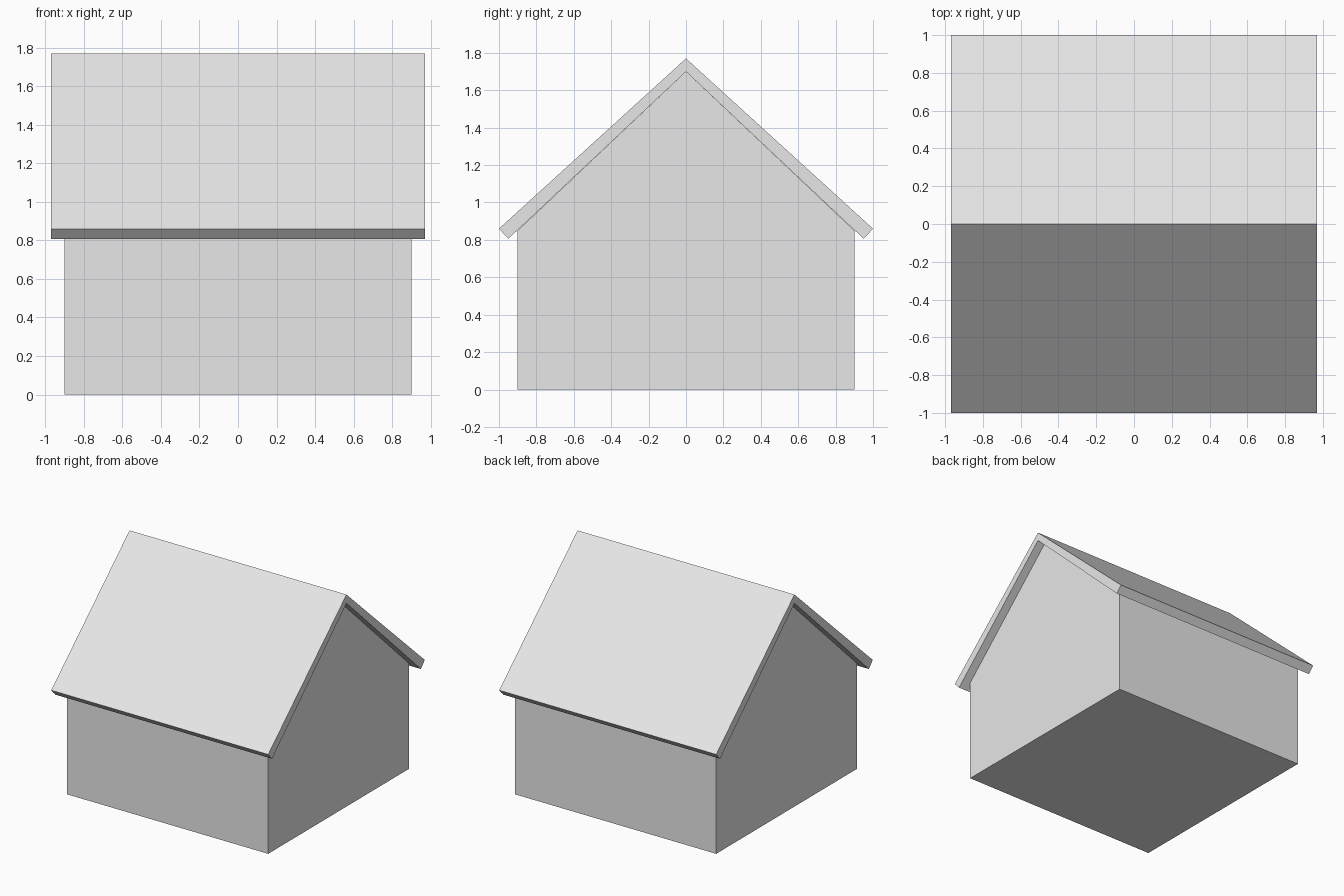
import bpy

cube = bpy.data.objects.get("Cube")
if cube:
    bpy.data.objects.remove(cube, do_unlink=True)

grey = bpy.data.materials.new("light_grey")
grey.use_nodes = True
grey.diffuse_color = (0.8, 0.8, 0.8, 1)
grey.node_tree.nodes["Principled BSDF"].inputs["Base Color"].default_value = (0.8, 0.8, 0.8, 1)


def extrude_profile(name, half_profile, half_length):
    """Mirror a (y, z) half profile across y = 0 and extrude it along x."""
    mirrored = [(-y, z) for y, z in reversed(half_profile) if y > 0]
    # Half profile starts on the upper centre line and may end on the lower one
    if half_profile[-1][0] == 0:
        lower = half_profile[-1]
        outline = half_profile[:-1] + [lower] + mirrored
    else:
        outline = half_profile + mirrored
    n = len(outline)
    verts = [(x, y, z) for x in (-half_length, half_length) for y, z in outline]
    faces = [tuple(range(n)), tuple(reversed(range(n, 2 * n)))]
    faces += [(i, i + n, (i + 1) % n + n, (i + 1) % n) for i in range(n)]
    mesh = bpy.data.meshes.new(name)
    mesh.from_pydata(verts, [], faces)
    mesh.materials.append(grey)
    mesh.update()
    obj = bpy.data.objects.new(name, mesh)
    bpy.context.collection.objects.link(obj)
    return obj


# House body with gabled ends
extrude_profile("walls", [(0, 1.7), (0.9, 0.85), (0.9, 0)], 0.9)

# Overhanging pitched roof slab with square-cut eaves
extrude_profile("roof", [(0, 1.77), (1.0, 0.86), (0.95, 0.806), (0, 1.7)], 0.97)
